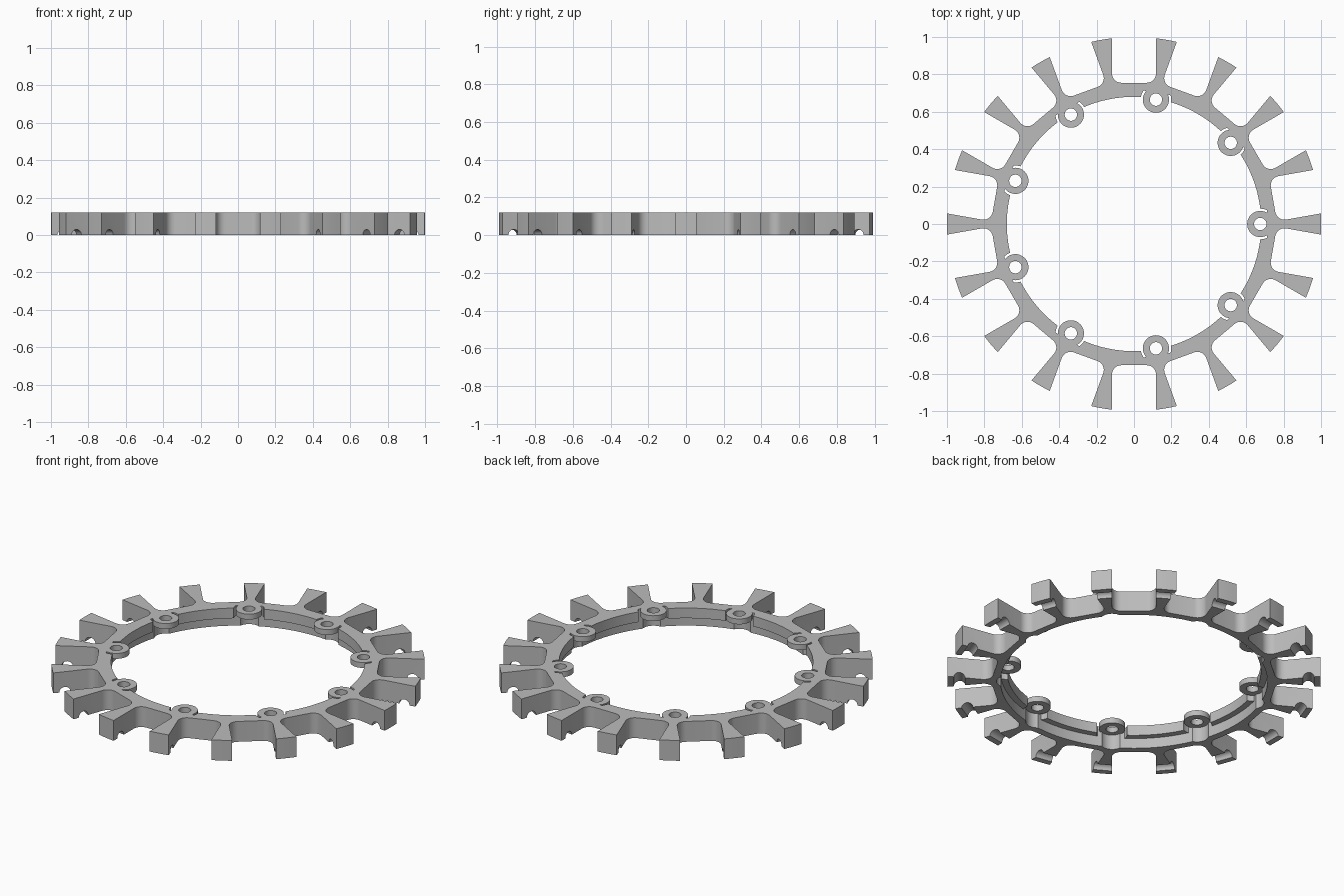
import bpy, bmesh, math
from mathutils import Matrix, Vector

cube = bpy.data.objects.get("Cube")
if cube:
    bpy.data.objects.remove(cube, do_unlink=True)

TEETH, BOSSES = 18, 9
HEIGHT, SLOT, FLOOR, FILLET = 0.12, 0.118, 0.755, 0.05
BORE, LIP, LEDGE = 0.715, 0.68, 0.06
BOSS_R, DISC_Z = 0.675, 0.088

grey = bpy.data.materials.new("light_grey")
grey.use_nodes = True
colour = (0.5, 0.5, 0.5, 1)
grey.diffuse_color = colour
grey.node_tree.nodes["Principled BSDF"].inputs["Base Color"].default_value = colour


def make(name, bm):
    bmesh.ops.recalc_face_normals(bm, faces=bm.faces)
    mesh = bpy.data.meshes.new(name)
    bm.to_mesh(mesh)
    bm.free()
    obj = bpy.data.objects.new(name, mesh)
    bpy.context.collection.objects.link(obj)
    mesh.materials.append(grey)
    return obj


def cylinders(name, count, radius, low, high, distance=0.0, sides=40):
    """Upright cylinders repeated around the centre."""
    bm = bmesh.new()
    for i in range(count):
        place = (Matrix.Rotation(math.tau * i / count, 4, 'Z')
                 @ Matrix.Translation((distance, 0, (low + high) / 2)))
        bmesh.ops.create_cone(bm, cap_ends=True, segments=sides, radius1=radius,
                              radius2=radius, depth=high - low, matrix=place)
    return make(name, bm)


def combine(target, tool, operation):
    """Apply a boolean and discard the tool."""
    mod = target.modifiers.new(operation.lower(), 'BOOLEAN')
    mod.operation, mod.object, mod.solver = operation, tool, 'EXACT'
    bpy.context.view_layer.objects.active = target
    bpy.ops.object.modifier_apply(modifier=mod.name)
    bpy.data.objects.remove(tool, do_unlink=True)


# Toothed outline: parallel-sided slots with rounded floors
outline = []
step = math.tau / TEETH
tip = math.asin(SLOT)
for k in range(TEETH):
    angle = (k + 0.5) * step
    corner = [(FLOOR + FILLET * (1 - math.sin(t)), SLOT - FILLET * (1 - math.cos(t)))
              for t in (math.pi / 2 * j / 8 for j in range(9))]
    side = [(math.cos(tip), SLOT)] + corner
    local = [(u, -v) for u, v in side] + side[::-1]
    outline += [Matrix.Rotation(angle, 3, 'Z') @ Vector((u, v, 0)) for u, v in local]
    for f in (0.25, 0.5, 0.75):
        a = angle + tip + f * (step - 2 * tip)
        outline.append(Vector((math.cos(a), math.sin(a), 0)))

bm = bmesh.new()
face = bm.faces.new([bm.verts.new(p) for p in outline])
extruded = bmesh.ops.extrude_face_region(bm, geom=[face])
bmesh.ops.translate(bm, vec=(0, 0, HEIGHT),
                    verts=[v for v in extruded["geom"] if isinstance(v, bmesh.types.BMVert)])
ring = make("toothed_ring", bm)
combine(ring, cylinders("bore", 1, BORE, -0.1, 0.3, sides=144), 'DIFFERENCE')

# Screw-head recesses under the bosses
combine(ring, cylinders("recess", BOSSES, 0.062, -0.1, DISC_Z, BOSS_R), 'DIFFERENCE')

# Inner lip with clearance around each boss
lip = cylinders("inner_lip", 1, BORE + 0.005, LEDGE, HEIGHT, sides=144)
combine(lip, cylinders("lip_bore", 1, LIP, -0.1, 0.3, sides=144), 'DIFFERENCE')
combine(lip, cylinders("clearance", BOSSES, 0.082, -0.1, 0.3, BOSS_R), 'DIFFERENCE')
combine(ring, lip, 'UNION')

# Drilled boss discs
combine(ring, cylinders("boss", BOSSES, 0.07, DISC_Z, HEIGHT, BOSS_R), 'UNION')
combine(ring, cylinders("screw_hole", BOSSES, 0.033, -0.1, 0.3, BOSS_R), 'DIFFERENCE')

# Rounded notch across the underside of each tooth
bm = bmesh.new()
for k in range(TEETH):
    place = (Matrix.Rotation(k * step, 4, 'Z') @ Matrix.Translation((0.935, 0, 0))
             @ Matrix.Rotation(math.pi / 2, 4, 'X'))
    bmesh.ops.create_cone(bm, cap_ends=True, segments=32, radius1=0.03,
                          radius2=0.03, depth=0.14, matrix=place)
combine(ring, make("notch", bm), 'DIFFERENCE')

# Smooth curved walls, crisp edges
bpy.ops.object.select_all(action='DESELECT')
ring.select_set(True)
bpy.context.view_layer.objects.active = ring
bpy.ops.object.shade_smooth_by_angle(angle=math.radians(30))
